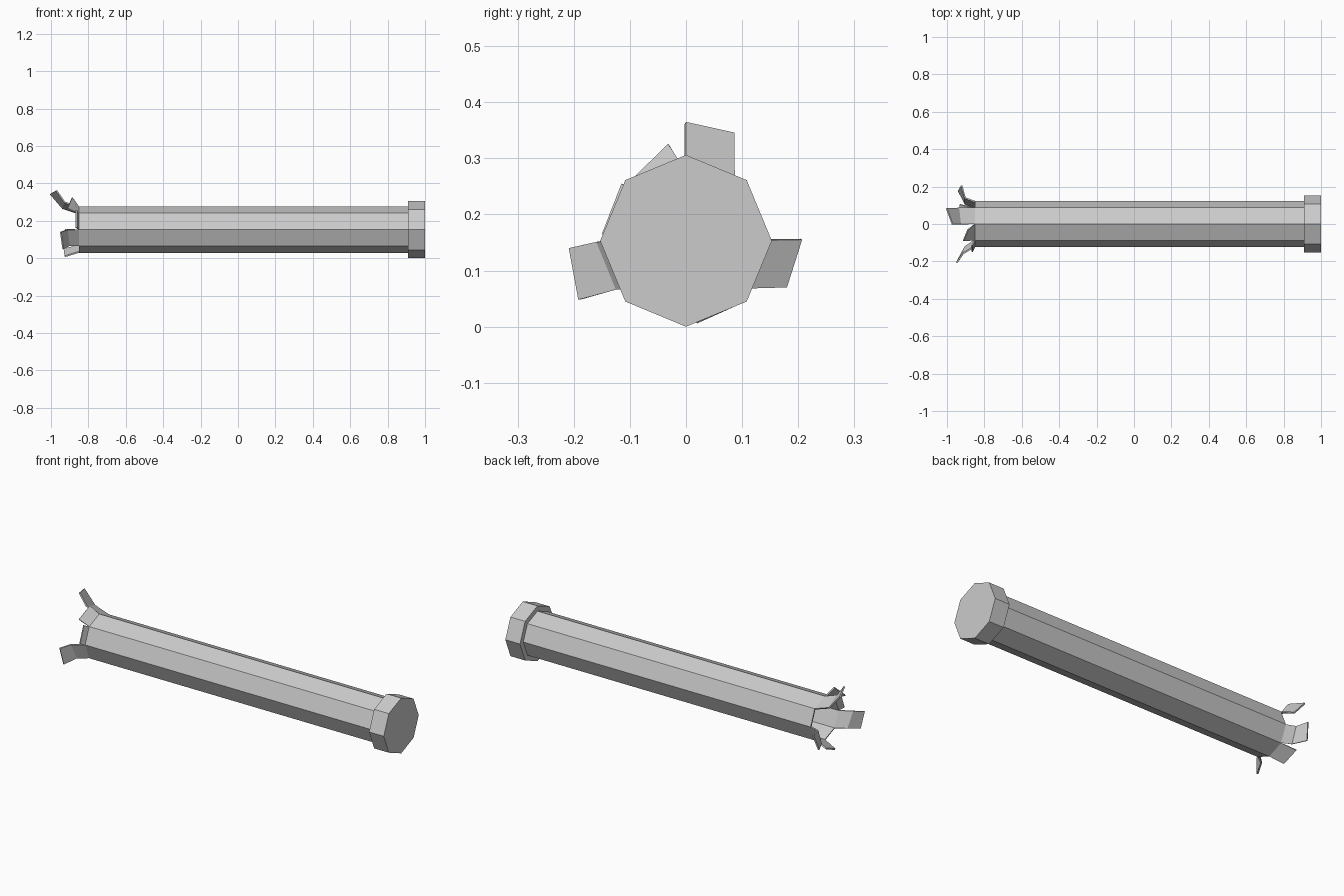
import bpy, bmesh, math

if "Cube" in bpy.data.objects:
    bpy.data.objects.remove(bpy.data.objects["Cube"])

CZ, R, X0, X1 = 0.153, 0.124, -0.85, 0.915

def ring(bm, x, r):
    # octagon around the x axis, vertex 0 at the top, going towards +y
    return [bm.verts.new((x, r * math.sin(i * math.pi / 4), CZ + r * math.cos(i * math.pi / 4)))
            for i in range(8)]

def finish(bm, name):
    bmesh.ops.recalc_face_normals(bm, faces=bm.faces)
    me = bpy.data.meshes.new(name)
    bm.to_mesh(me)
    bm.free()
    ob = bpy.data.objects.new(name, me)
    bpy.context.collection.objects.link(ob)
    return ob

def skin(bm, a, b):
    for i in range(8):
        j = (i + 1) % 8
        bm.faces.new((a[i], a[j], b[j], b[i]))

# solid end cap
bm = bmesh.new()
a, b = ring(bm, 0.91, 0.153), ring(bm, 1.0, 0.153)
skin(bm, a, b)
bm.faces.new(a)
bm.faces.new(b)
finish(bm, "end_cap")

# torn petals: octagon side -> rows of (point on corner i, point on corner i+1)
petals = {
    0: [((-0.925, 0.0, 0.303), (-0.935, 0.087, 0.270)),
        ((-0.968, 0.0, 0.365), (-1.0, 0.086, 0.346))],
    2: [((-0.90, 0.142, 0.154), (-0.90, 0.110, 0.068)),
        ((-0.918, 0.207, 0.155), (-0.935, 0.180, 0.070))],
    3: [((-0.93, 0.107, 0.045), (-0.925, 0.020, 0.006))],
    5: [((-0.90, -0.125, 0.066), (-0.91, -0.160, 0.151)),
        ((-0.932, -0.192, 0.048), (-0.945, -0.209, 0.140))],
    6: [((-0.862, -0.150, 0.165), (-0.862, -0.115, 0.255))],
    7: [((-0.91, -0.092, 0.267), (-0.885, -0.032, 0.326))],
}

# hollow tube with petals at the open end
bm = bmesh.new()
a, b = ring(bm, X0, R), ring(bm, X1, R)
skin(bm, a, b)
for side, rows in petals.items():
    p, q = a[side], a[(side + 1) % 8]
    for u, v in rows:
        u, v = bm.verts.new(u), bm.verts.new(v)
        bm.faces.new((p, q, v, u))
        p, q = u, v
tube = finish(bm, "torn_tube")
# make sure the normals point away from the axis
me = tube.data
f = me.polygons[0]
if f.normal.y * f.center.y + f.normal.z * (f.center.z - CZ) < 0:
    me.flip_normals()
wall = tube.modifiers.new("wall", "SOLIDIFY")
wall.thickness = 0.008
wall.offset = -1
